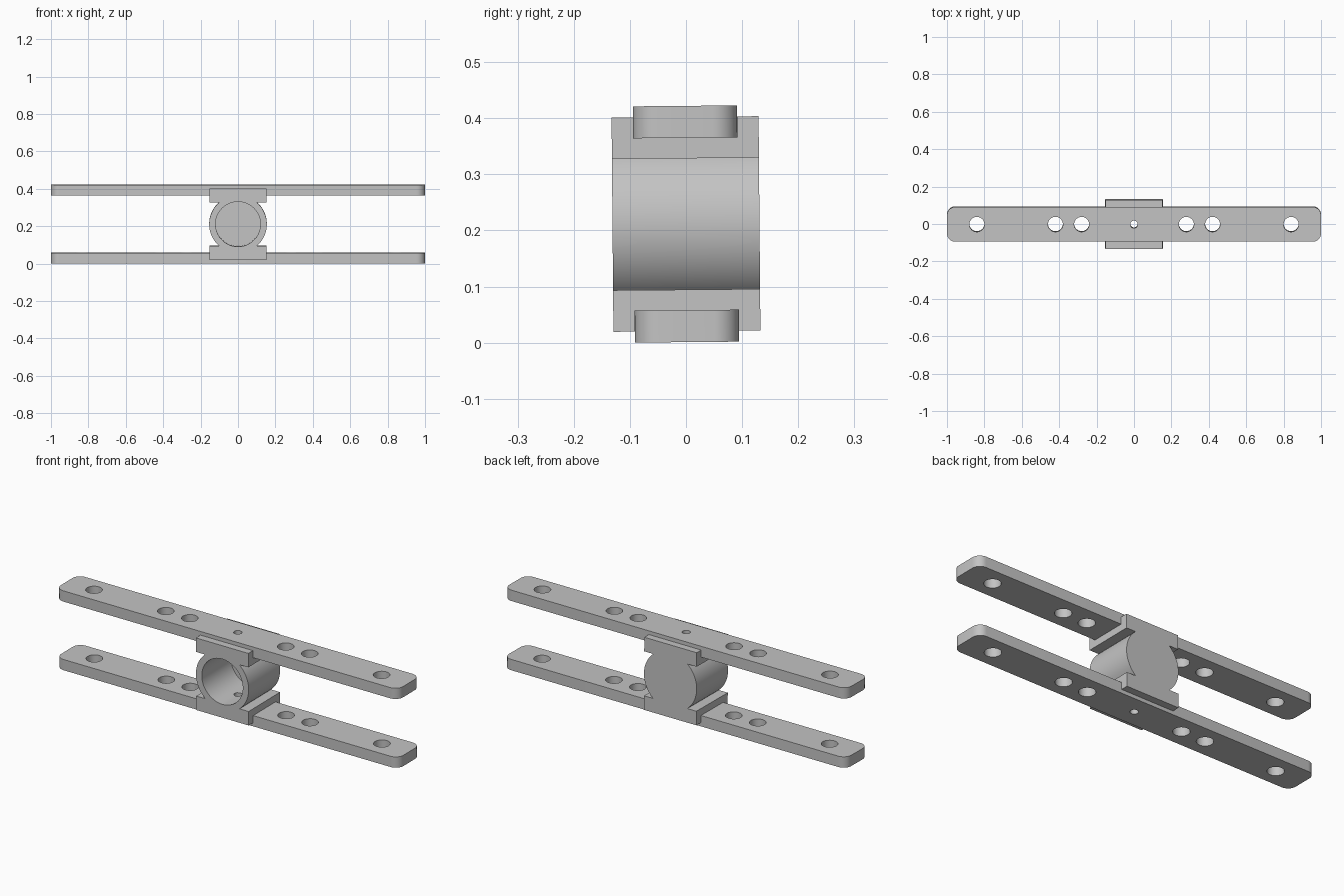
import bpy
import bmesh
import math
from mathutils import Matrix, Vector

if "Cube" in bpy.data.objects:
    bpy.data.objects.remove(bpy.data.objects["Cube"], do_unlink=True)

MID = 0.2115          # height of the tube axis
TILT = math.radians(0.5)

grey = bpy.data.materials.new("plain grey")
grey.use_nodes = True
colour = (0.55, 0.55, 0.55, 1)
grey.diffuse_color = colour
grey.node_tree.nodes["Principled BSDF"].inputs["Base Color"].default_value = colour


def arc(cx, cy, r, a0, a1, n):
    """Points along an arc, angles in degrees."""
    angles = [math.radians(a0 + (a1 - a0) * i / n) for i in range(n + 1)]
    return [(cx + r * math.cos(a), cy + r * math.sin(a)) for a in angles]


def prism(name, outline, low, high, along_y=False):
    """Extrude a closed outline along z, or along y for an x-z outline."""
    bm = bmesh.new()
    face = bm.faces.new([bm.verts.new((u, low, v) if along_y else (u, v, low))
                         for u, v in outline])
    top = bmesh.ops.extrude_face_region(bm, geom=[face])["geom"]
    step = Vector((0, high - low, 0)) if along_y else Vector((0, 0, high - low))
    bmesh.ops.translate(bm, vec=step,
                        verts=[v for v in top if isinstance(v, bmesh.types.BMVert)])
    bmesh.ops.recalc_face_normals(bm, faces=bm.faces)
    mesh = bpy.data.meshes.new(name)
    bm.to_mesh(mesh)
    bm.free()
    obj = bpy.data.objects.new(name, mesh)
    bpy.context.collection.objects.link(obj)
    return obj


def hole(x, r):
    """Vertical round cutter through the whole height."""
    return prism("hole_cutter", arc(x, 0, r, 0, 352.5, 47), -0.1, 0.6)


def finish(obj, cutters):
    """Cut the openings, colour, smooth and tilt the part."""
    obj.data.materials.append(grey)
    bpy.ops.object.select_all(action="DESELECT")
    bpy.context.view_layer.objects.active = obj
    obj.select_set(True)
    for cutter in cutters:
        mod = obj.modifiers.new("cut", "BOOLEAN")
        mod.operation = "DIFFERENCE"
        mod.solver = "EXACT"
        mod.object = cutter
        bpy.ops.object.modifier_apply(modifier=mod.name)
    for cutter in cutters:
        bpy.data.objects.remove(cutter, do_unlink=True)
    bpy.ops.object.shade_smooth_by_angle(angle=math.radians(30))
    pivot = Matrix.Translation((0, 0, MID))
    obj.data.transform(pivot @ Matrix.Rotation(TILT, 4, "X") @ pivot.inverted())


# Two long bars with rounded ends and drilled holes
R = 0.045
bar_outline = []
for i, (sx, sy) in enumerate([(1, 1), (-1, 1), (-1, -1), (1, -1)]):
    bar_outline += arc(sx * (1 - R), sy * (0.093 - R), R, i * 90, i * 90 + 90, 10)
for name, z in (("lower_bar", 0.001), ("upper_bar", 0.365)):
    bar = prism(name, bar_outline, z, z + 0.057)
    cutters = [hole(s * x, 0.04) for s in (-1, 1) for x in (0.28, 0.42, 0.84)]
    finish(bar, cutters + [hole(0, 0.02)])

# Tube housing with a clamp block above and below, closed at the back
RO, W, NECK, END = 0.154, 0.153, 0.117, 0.191
a = math.degrees(math.asin(NECK / RO))
housing_outline = arc(0, MID, RO, -a, a, 40)
housing_outline += [(W, MID + NECK), (W, MID + END), (-W, MID + END), (-W, MID + NECK)]
housing_outline += arc(0, MID, RO, 180 - a, 180 + a, 40)
housing_outline += [(-W, MID - NECK), (-W, MID - END), (W, MID - END), (W, MID - NECK)]
housing = prism("tube_housing", housing_outline, -0.131, 0.131, True)
bore = prism("bore_cutter", arc(0, MID, 0.12, 0, 355, 71), -0.3, 0.111, True)
finish(housing, [bore, hole(0, 0.02)])
